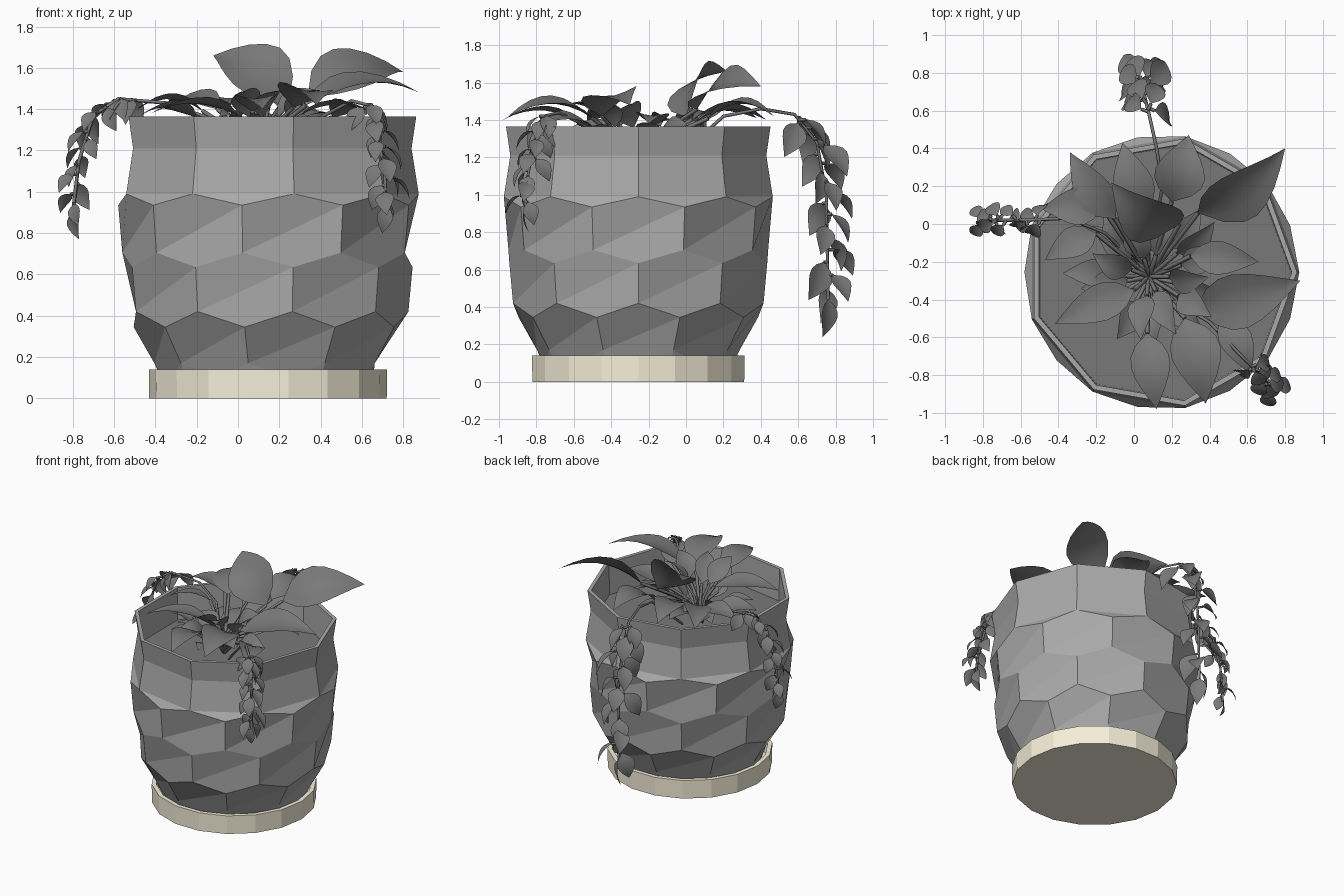
import bpy, bmesh, math, random
from mathutils import Vector

if "Cube" in bpy.data.objects:
    bpy.data.objects.remove(bpy.data.objects["Cube"])

random.seed(4)
CX, CY = 0.145, -0.255          # pot axis


def material(name, *rgb):
    m = bpy.data.materials.new(name)
    m.diffuse_color = (*rgb, 1)
    m.use_nodes = True
    m.node_tree.nodes["Principled BSDF"].inputs["Base Color"].default_value = m.diffuse_color
    return m


POT = material("pot_grey", .40, .40, .40)
DARK = material("leaf_grey", .19, .19, .19)
CREAM = material("cream", .93, .87, .70)


def finish(name, bm, mat, smooth=False):
    me = bpy.data.meshes.new(name)
    for f in bm.faces:
        f.smooth = smooth
    bm.to_mesh(me)
    bm.free()
    me.materials.append(mat)
    ob = bpy.data.objects.new(name, me)
    bpy.context.collection.objects.link(ob)
    return ob


def ring(bm, n, r, z, start=10.0):
    """Ring of n verts; angle 0 points to the front (-y). Tuples alternate."""
    out = []
    for k in range(n):
        a = math.radians(start) + 2 * math.pi * k / n
        zz, rr = (z[k % 2], r[k % 2]) if isinstance(z, tuple) else (z, r)
        out.append(bm.verts.new((CX + rr * math.sin(a), CY - rr * math.cos(a), zz)))
    return out


def bridge(bm, lo, hi):
    n = len(lo)
    for k in range(n):
        j = (k + 1) % n
        bm.faces.new((lo[k], lo[j], hi[j], hi[k]))


# Faceted pot: nine-sided rim over three rows of honeycomb facets
bm = bmesh.new()
N = 9
rows = [ring(bm, 18, (r0, r1), (z0, z1)) for r0, r1, z0, z1 in (
    (0.51, 0.55, 0.10, 0.17), (0.68, 0.65, 0.42, 0.345),
    (0.70, 0.705, 0.635, 0.705), (0.73, 0.725, 0.99, 0.935))]
for i in range(3):
    lo, hi = rows[i], rows[i + 1]
    s = 1 if i % 2 == 0 else 0
    for k in range(N):
        a, b, c = [(2 * k + s + d) % 18 for d in range(3)]
        # each hexagon is two quads folded on one diagonal
        bm.faces.new((lo[a], lo[b], lo[c], hi[c]))
        bm.faces.new((lo[a], hi[c], hi[b], hi[a]))
neck = ring(bm, N, 0.695, 1.21)
rim = ring(bm, N, 0.718, 1.365)
rim_in = ring(bm, N, 0.69, 1.365)
wall = ring(bm, N, 0.685, 1.12)
for k in range(N):
    a, b, c = [(2 * k + d) % 18 for d in range(3)]
    w = rows[3]
    bm.faces.new((w[a], w[b], w[c]))
    bm.faces.new((w[a], w[c], neck[(k + 1) % N], neck[k]))
bridge(bm, neck, rim)
bridge(bm, rim, rim_in)
bridge(bm, rim_in, wall)
foot = ring(bm, 18, 0.5, 0.06)
bridge(bm, foot, rows[0])
bm.faces.new(foot[::-1])
finish("faceted_pot", bm, POT)

# Soil
bm = bmesh.new()
bm.faces.new(ring(bm, N, 0.685, 1.12))
finish("soil", bm, DARK)

# Saucer
bm = bmesh.new()
prof = [(0.575, 0.0), (0.577, 0.14), (0.545, 0.14), (0.535, 0.05)]
rs = [ring(bm, 18, r, z) for r, z in prof]
for lo, hi in zip(rs, rs[1:]):
    bridge(bm, lo, hi)
bm.faces.new(rs[0][::-1])
bm.faces.new(rs[-1])
finish("saucer", bm, CREAM)

# Leaf and stem helpers
WIDTHS = (0.03, 0.66, 0.95, 1.0, 0.86, 0.62, 0.32, 0.0)


def leaf(bm, base, tip, width, up=(0, 0, 1), bow=0.27, fold=0.2):
    """Pointed leaf, arched along 'up' and folded at the midrib."""
    base, tip, up = Vector(base), Vector(tip), Vector(up)
    d = tip - base
    side = d.cross(up).normalized()
    nrm = side.cross(d).normalized()
    prev = None
    for i, w in enumerate(WIDTHS):
        t = i / (len(WIDTHS) - 1)
        mid = base + d * t + nrm * bow * width * 4 * t * (1 - t)
        h = w * width / 2
        cur = [bm.verts.new(mid + side * h * s + nrm * h * fold * abs(s) ** 1.5)
               for s in (-1, -0.5, 0, 0.5, 1)]
        if prev:
            for k in range(4):
                bm.faces.new((prev[k], prev[k + 1], cur[k + 1], cur[k]))
        prev = cur


def stems(name, paths, radius):
    cu = bpy.data.curves.new(name, 'CURVE')
    cu.dimensions = '3D'
    cu.bevel_depth = radius
    cu.bevel_resolution = 0
    cu.use_fill_caps = True
    cu.materials.append(DARK)
    for p in paths:
        sp = cu.splines.new('POLY')
        sp.points.add(len(p) - 1)
        for pt, co in zip(sp.points, p):
            pt.co = (*co, 1)
    bpy.context.collection.objects.link(bpy.data.objects.new(name, cu))


bm = bmesh.new()
paths = []
root = Vector((.08, -.28, 1.12))


def stemmed_leaf(base, tip, width, up=(0, 0, 1)):
    leaf(bm, base, tip, width, up)
    b = Vector(base)
    paths.append((root, root.lerp(b, .45) + Vector((0, 0, .06)), b))


# Three tall leaves facing the front
stemmed_leaf((.34, .06, 1.46), (.80, .40, 1.58), .32, (.2, -.5, .8))
stemmed_leaf((.33, -.45, 1.42), (.88, -.30, 1.48), .30, (0, -.2, 1))
stemmed_leaf((.24, .0, 1.42), (-.12, .22, 1.66), .34, (.1, -.7, .6))
# Spreading leaves: base xy, tip xy, width, height
for bx, by, tx, ty, w, z in (
        (.20, .12, .29, .47, .27, 1.42), (.05, .05, -.06, .43, .22, 1.40),
        (-.10, .03, -.34, .38, .20, 1.41), (-.17, .09, -.49, .08, .20, 1.40),
        (-.20, -.05, -.47, -.19, .17, 1.37), (0, -.35, -.42, -.53, .20, 1.38),
        (.07, -.58, .12, -.98, .21, 1.40), (.27, -.50, .38, -.95, .27, 1.42),
        (.46, -.50, .62, -.80, .18, 1.37), (.30, -.17, .66, -.20, .18, 1.38)):
    stemmed_leaf((bx, by, z - .01), (tx, ty, z), w, (tx - CX, .3 * (ty - CY), 1.2))
# Small leaves around the crown, the upper ones more upright
for k in range(20):
    d = Vector((math.cos(k * 2.4), math.sin(k * 2.4), 0))
    high = k % 5 == 0
    lift = .24 if high else random.uniform(.08, .2)
    b = root + d * random.uniform(.08, .2) + Vector((0, 0, lift))
    t = b + d * random.uniform(.2, .28) + Vector((0, 0, .13 if high else .06))
    stemmed_leaf(b, t, .15, (random.uniform(-.4, .4), random.uniform(-.6, .2), 1))
finish("large_leaves", bm, DARK, True)
stems("leaf_stems", paths, 0.012)


def vine(name, path, out, size, count=20):
    """Stem arching over the rim, hung with leaves that get sparser downward."""
    pts = [Vector(p) for p in path]
    out = Vector(out)
    lat = out.cross(Vector((0, 0, 1)))
    hang = pts[2:]
    lens = [(b - a).length for a, b in zip(hang, hang[1:])]
    bm = bmesh.new()
    twigs = [pts]
    for i in range(count):
        s = sum(lens) * (0.17 + 0.78 * (i / (count - 1)) ** 1.4)
        k = 0
        while k < len(lens) - 1 and s > lens[k]:
            s -= lens[k]
            k += 1
        p = hang[k].lerp(hang[k + 1], s / lens[k])
        sgn = (-1, .4, 1, -.5)[i % 4]
        fwd = (.4, .9, -.5, .7, -.2)[i % 5]
        start = p + (lat * sgn * .2 + out * fwd * .2) * size
        L = size * random.uniform(.85, 1.1)
        d = (lat * sgn * .35 + out * fwd * .65 - Vector((0, 0, .8))).normalized()
        leaf(bm, start, start + d * L, L * .66,
             out * (.6 + fwd * .3) + lat * sgn * 1.1 + Vector((0, 0, .4)), .18)
        twigs.append((p, start))
    leaf(bm, pts[-1], pts[-1] + Vector((0, 0, -size)) - out * .03, size * .6, out + lat, .15)
    finish(name + "_leaves", bm, DARK, True)
    stems(name + "_stem", twigs, 0.009)


# Trailing vines
vine("back_vine", [(.1, -.1, 1.15), (.15, .2, 1.42), (.12, .4, 1.46), (.08, .58, 1.43),
                   (.05, .70, 1.28), (.05, .75, 1.0), (.04, .76, .44)], (0, 1, 0), .20)
vine("left_vine", [(0, -.2, 1.15), (-.15, -.05, 1.36), (-.35, .03, 1.43), (-.58, .02, 1.45),
                   (-.70, .02, 1.37), (-.77, .02, 1.15), (-.80, .01, .90)], (-1, 0, 0), .13)
vine("right_vine", [(.2, -.4, 1.15), (.4, -.52, 1.36), (.55, -.68, 1.44), (.63, -.76, 1.42),
                    (.68, -.81, 1.28), (.71, -.85, 1.08), (.72, -.86, .93)], (.7, -.7, 0), .13)
